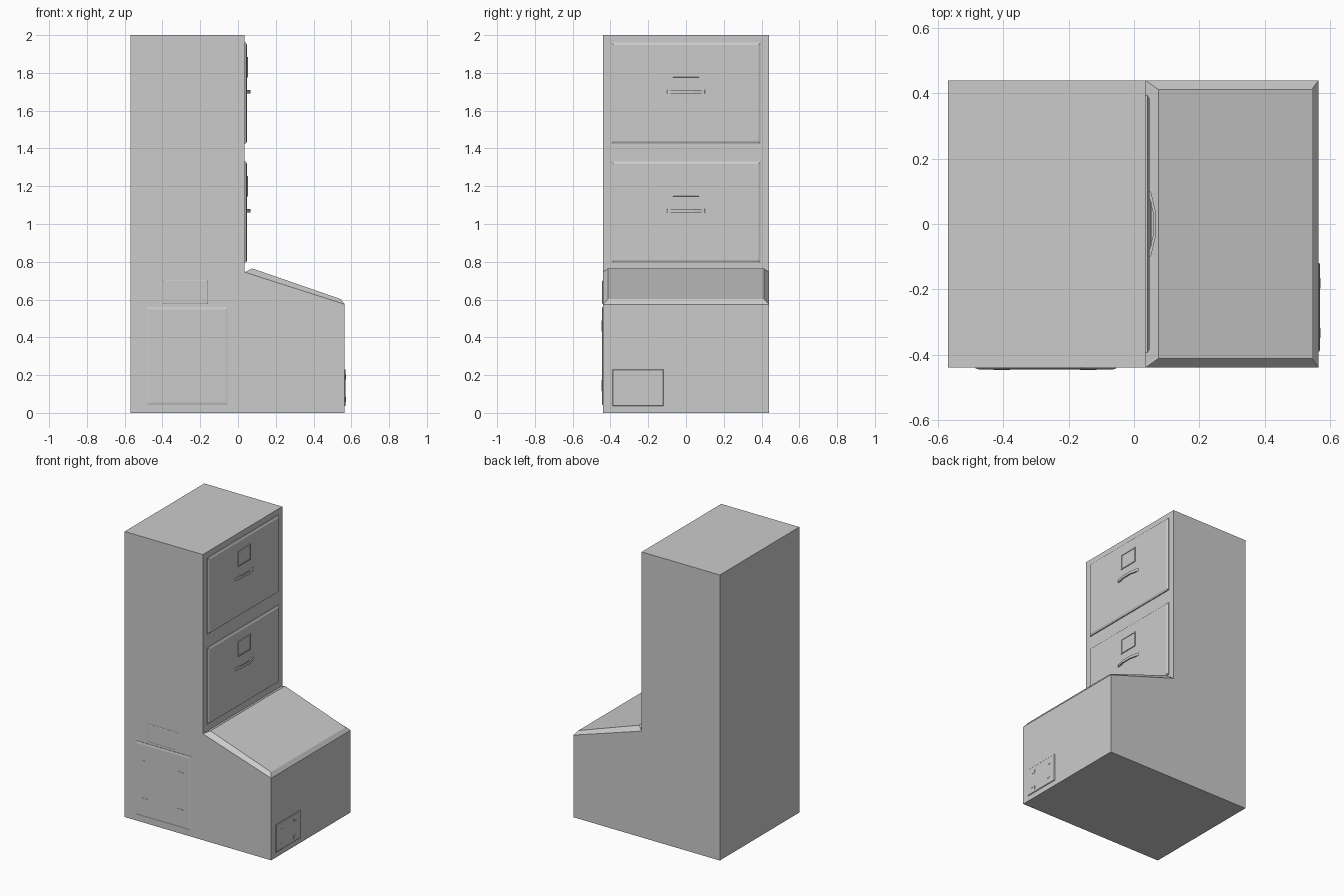
import bpy, bmesh
from mathutils import Vector

if "Cube" in bpy.data.objects:
    bpy.data.objects.remove(bpy.data.objects["Cube"])


def finish(bm, name):
    bmesh.ops.recalc_face_normals(bm, faces=bm.faces)
    me = bpy.data.meshes.new(name)
    bm.to_mesh(me)
    bm.free()
    ob = bpy.data.objects.new(name, me)
    bpy.context.collection.objects.link(ob)
    return ob


def prism(bm, pts, offset):
    """Extrude a closed polygon by an offset; returns the side faces."""
    face = bm.faces.new([bm.verts.new(p) for p in pts])
    geo = bmesh.ops.extrude_face_region(bm, geom=[face], use_keep_orig=True)["geom"]
    verts = [g for g in geo if isinstance(g, bmesh.types.BMVert)]
    bmesh.ops.translate(bm, verts=verts, vec=offset)


# Mapping of panel coordinates (u, v, height) onto each wall of the cabinet
def on_front(base):
    return lambda u, v, h: Vector((base + h, u, v))


def on_side(base):
    return lambda u, v, h: Vector((u, base - h, v))


def panel(name, place, u0, u1, v0, v1, height, slope, rim=0.0, sink=0.0):
    """Raised panel with sloped edges, optionally with a sunken centre."""
    bm = bmesh.new()
    levels = [(0, -0.005), (0, height * 0.5), (slope, height)]
    if rim:
        levels += [(rim, height), (rim, height - sink)]
    loops = []
    for d, h in levels:
        corners = [(u0 + d, v0 + d), (u1 - d, v0 + d), (u1 - d, v1 - d), (u0 + d, v1 - d)]
        loops.append([bm.verts.new(place(u, v, h)) for u, v in corners])
    for a, b in zip(loops, loops[1:]):
        for i in range(4):
            j = (i + 1) % 4
            bm.faces.new((a[i], a[j], b[j], b[i]))
    bm.faces.new(loops[0])
    bm.faces.new(loops[-1])
    return finish(bm, name)


def corner_marks(name, place, us, vs, lu, lv, width, h0, h1):
    """Four L-shaped ridges pointing outward from the corners of a rectangle."""
    bm = bmesh.new()
    for u, su in zip(us, (-1, 1)):
        for v, sv in zip(vs, (-1, 1)):
            shape = [(0, 0), (lu, 0), (lu, width), (width, width), (width, lv), (0, lv)]
            pts = [place(u + su * a, v + sv * b, h0) for a, b in shape]
            prism(bm, pts, place(0, 0, h1) - place(0, 0, h0))
    return finish(bm, name)


# Cabinet body: tower and sloping base in one profile
bm = bmesh.new()
profile = [(-0.57, 0), (0.565, 0), (0.565, 0.575), (0.035, 0.745), (0.035, 2), (-0.57, 2)]
prism(bm, [(x, -0.44, z) for x, z in profile], Vector((0, 0.88, 0)))
# Chamfered edge around the sloping top
slope_face = next(f for f in bm.faces if len(f.verts) == 4
                  and 0.25 < f.calc_center_median().x < 0.35
                  and f.calc_center_median().z > 0.6)
bmesh.ops.inset_individual(bm, faces=[slope_face], thickness=0.02)
for v in slope_face.verts:
    v.co.y = 0.412 if v.co.y > 0 else -0.412
    v.co.x, v.co.z = (0.075, 0.765) if v.co.x < 0.3 else (0.545, 0.602)
finish(bm, "cabinet_body")

# Drawers, each with a label frame and a bowed handle
for tag, base_z in (("upper", 1.425), ("lower", 0.795)):
    panel(tag + "_drawer", on_front(0.035), -0.395, 0.395, base_z, base_z + 0.535, 0.013, 0.012)
    panel(tag + "_label_frame", on_front(0.048), -0.07, 0.07,
          base_z + 0.35, base_z + 0.46, 0.005, 0.002, rim=0.009, sink=0.004)
    bm = bmesh.new()
    half = [(0.107, 0.044), (0.095, 0.053), (0.04, 0.066)]
    inner = [(0.036, 0.058), (0.091, 0.044)]
    outline = half + [(-y, x) for y, x in reversed(half)]
    outline += [(-y, x) for y, x in reversed(inner)] + inner
    prism(bm, [(x, y, base_z + 0.267) for y, x in outline], Vector((0, 0, 0.018)))
    finish(bm, tag + "_handle")

# Access plates on the side wall
side = on_side(0)
wall = on_side(-0.44)
panel("side_plate", wall, -0.485, -0.055, 0.043, 0.56, 0.006, 0.012)
corner_marks("side_plate_marks", wall, (-0.38, -0.165), (0.175, 0.43), 0.05, 0.06, 0.006, 0.002, 0.0075)
panel("side_label", wall, -0.395, -0.16, 0.577, 0.70, 0.004, 0.003)

# Small plate on the base front
front = on_front(0.565)
panel("front_plate", front, -0.39, -0.12, 0.037, 0.23, 0.005, 0.003)
corner_marks("front_plate_marks", front, (-0.318, -0.198), (0.083, 0.178), 0.032, 0.025, 0.005, 0.002, 0.0065)
